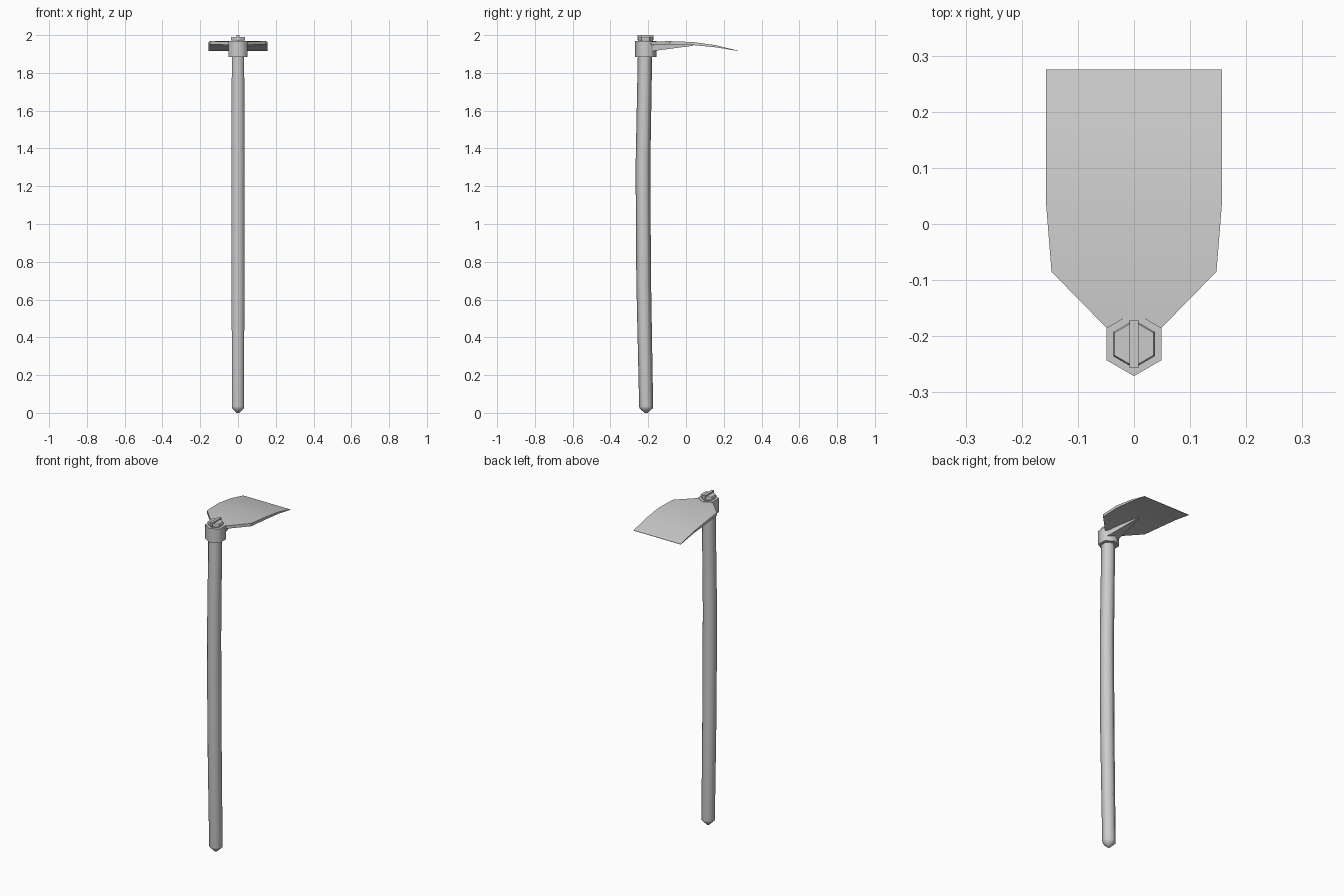
import bpy, bmesh, math

cube = bpy.data.objects.get("Cube")
if cube:
    bpy.data.objects.remove(cube, do_unlink=True)

grey = bpy.data.materials.new("plain_grey")
grey.use_nodes = True
grey.diffuse_color = (0.6, 0.6, 0.6, 1)
grey.node_tree.nodes["Principled BSDF"].inputs["Base Color"].default_value = (0.6, 0.6, 0.6, 1)

CY = -0.214  # axis of the handle


def loft(name, rings, smooth=65):
    """Skin a list of equal-length closed rings and cap both ends."""
    bm = bmesh.new()
    loops = [[bm.verts.new(p) for p in ring] for ring in rings]
    n = len(loops[0])
    for a, b in zip(loops, loops[1:]):
        for i in range(n):
            j = (i + 1) % n
            bm.faces.new((a[i], a[j], b[j], b[i]))
    bm.faces.new(loops[0])
    bm.faces.new(loops[-1])
    bmesh.ops.remove_doubles(bm, verts=bm.verts, dist=0.0002)
    bmesh.ops.recalc_face_normals(bm, faces=bm.faces)
    mesh = bpy.data.meshes.new(name)
    bm.to_mesh(mesh)
    bm.free()
    mesh.materials.append(grey)
    obj = bpy.data.objects.new(name, mesh)
    bpy.context.collection.objects.link(obj)
    bpy.ops.object.select_all(action='DESELECT')
    obj.select_set(True)
    bpy.context.view_layer.objects.active = obj
    bpy.ops.object.shade_smooth_by_angle(angle=math.radians(smooth))
    return obj


def hexagon(r, z, y=CY):
    return [(r * math.sin(k * math.pi / 3), y + r * math.cos(k * math.pi / 3), z)
            for k in range(6)]


def bar(y, half, low, high):
    return [(-half, y, low), (half, y, low), (half, y, high), (-half, y, high)]


# Handle: slightly bowed hexagonal pole with a blunt point at the foot
loft("handle", [hexagon(r, z, y) for r, z, y in (
    (0.008, 0.0, -0.211), (0.036, 0.025, -0.211), (0.037, 0.035, -0.211),
    (0.039, 0.7, -0.224), (0.039, 1.3, -0.228), (0.038, 1.9, -0.217),
    (0.038, 1.972, CY))])

# Swollen handle end above the collar
loft("handle_end", [hexagon(0.037, 1.965), hexagon(0.043, 1.978),
                    hexagon(0.043, 1.987), hexagon(0.040, 1.991)], 40)

# Wedge driven into the handle end
loft("wedge", [bar(CY - 0.043, 0.008, 1.975, 2.0),
               bar(CY + 0.043, 0.008, 1.975, 2.0)], 30)

# Collar around the handle
loft("collar", [hexagon(0.057, 1.885), hexagon(0.057, 1.969)])

# Blade: curved plate thinning to its cutting edge
loft("blade", [bar(*s) for s in (
    (-0.215, 0.049, 1.948, 1.964), (-0.185, 0.049, 1.948, 1.966),
    (-0.085, 0.147, 1.951, 1.968), (0.04, 0.157, 1.947, 1.963),
    (0.16, 0.157, 1.935, 1.946), (0.275, 0.157, 1.916, 1.918))], 30)

# Tapering rib under the blade
loft("blade_rib", [bar(-0.19, 0.04, 1.914, 1.955), bar(-0.165, 0.034, 1.917, 1.955),
                   bar(0.04, 0.003, 1.944, 1.952)], 30)
